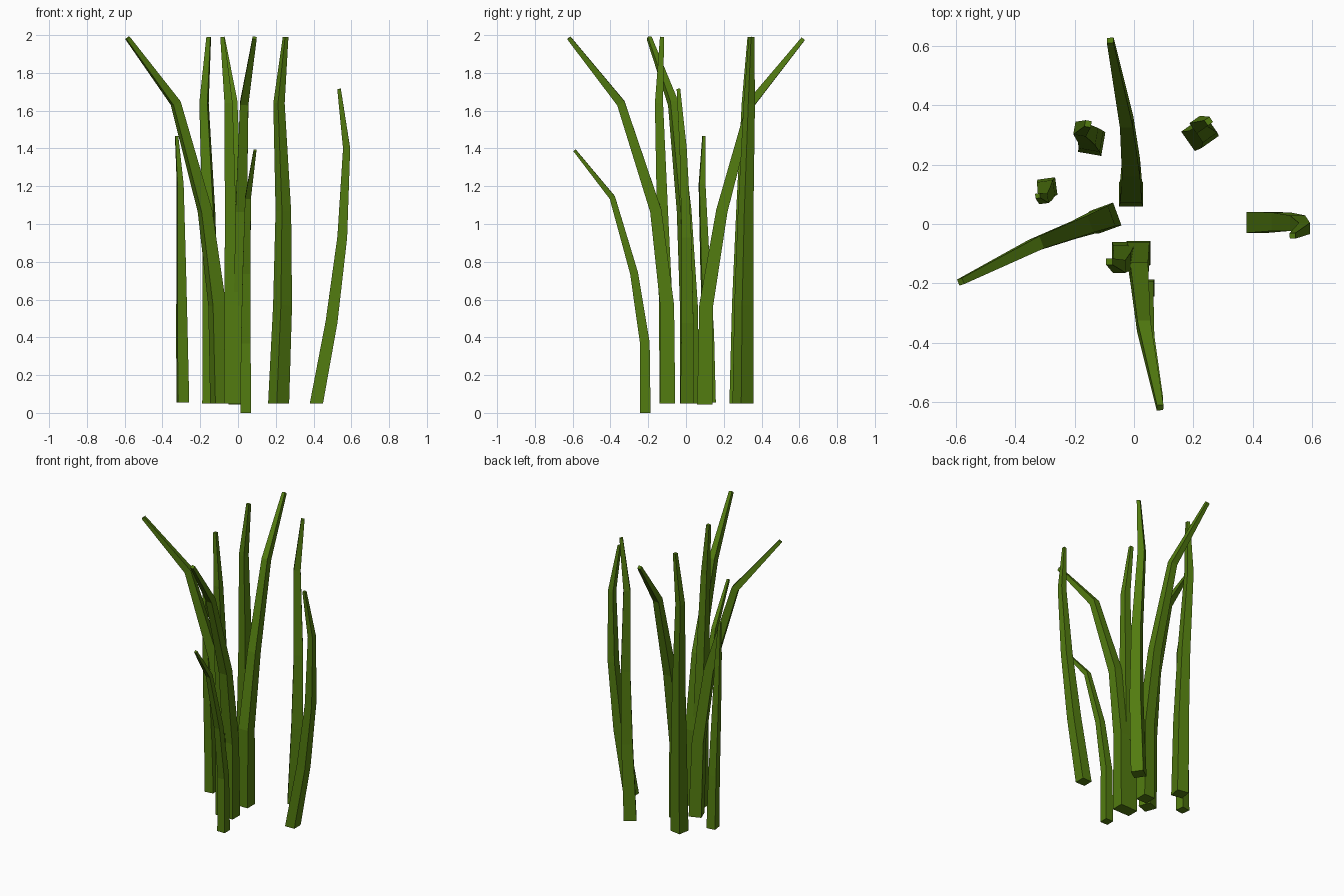
import bpy, bmesh, math
from mathutils import Vector, Matrix

green = bpy.data.materials.new("grass_green")
green.diffuse_color = (0.085, 0.2, 0.005, 1)

TAPER = (1.0, 0.9, 0.74, 0.54, 0.27)


def blade(name, width, angle, path):
    """Square stalk tapering along a five point path."""
    pts = [Vector(p) for p in path]
    up = Vector((0, 0, 1))
    turn = Matrix.Rotation(math.radians(angle), 3, 'Z')
    bm = bmesh.new()
    rings = []
    for i, p in enumerate(pts):
        # each ring faces halfway between its two segments; the foot is level
        if i == 0:
            d = up
        elif i == len(pts) - 1:
            d = pts[i] - pts[i - 1]
        else:
            d = (pts[i] - pts[i - 1]).normalized() + (pts[i + 1] - pts[i]).normalized()
        tilt = up.rotation_difference(d.normalized())
        h = width * TAPER[i] / 2
        rings.append([bm.verts.new(p + tilt @ (turn @ Vector((sx * h, sy * h, 0))))
                      for sx, sy in ((-1, -1), (1, -1), (1, 1), (-1, 1))])
    for a, b in zip(rings, rings[1:]):
        for k in range(4):
            n = (k + 1) % 4
            bm.faces.new((a[k], a[n], b[n], b[k]))
    bm.faces.new(rings[0][::-1])
    bm.faces.new(rings[-1])
    mesh = bpy.data.meshes.new(name)
    bm.to_mesh(mesh)
    bm.free()
    mesh.materials.append(green)
    bpy.context.collection.objects.link(bpy.data.objects.new(name, mesh))


# Tall blades that bend outwards
blade("back_blade", 0.082, 0, [(-0.01, 0.10, 0.045), (-0.01, 0.107, 0.57),
      (-0.01, 0.19, 1.07), (-0.025, 0.345, 1.64), (-0.08, 0.62, 1.98)])
blade("left_blade", 0.082, 20, [(-0.095, 0.02, 0.05), (-0.11, 0.015, 0.57),
      (-0.175, -0.01, 1.07), (-0.33, -0.068, 1.64), (-0.585, -0.195, 1.985)])
blade("front_blade", 0.082, 0, [(0.015, -0.098, 0.05), (0.015, -0.1, 0.57),
      (0.017, -0.16, 1.07), (0.033, -0.345, 1.64), (0.088, -0.62, 1.985)])

# Tall upright blades
blade("right_back_blade", 0.08, 35, [(0.215, 0.302, 0.05), (0.236, 0.306, 0.57),
      (0.24, 0.316, 1.07), (0.217, 0.335, 1.64), (0.252, 0.347, 1.99)])
blade("left_back_blade", 0.08, -10, [(-0.143, 0.276, 0.05), (-0.145, 0.285, 0.57),
      (-0.155, 0.30, 1.07), (-0.18, 0.32, 1.64), (-0.155, 0.338, 1.99)])
blade("centre_blade", 0.08, 0, [(-0.035, -0.1, 0.05), (-0.035, -0.107, 0.57),
      (-0.04, -0.125, 1.07), (-0.05, -0.143, 1.64), (-0.083, -0.127, 1.99)])

# Shorter outer blades
blade("right_blade", 0.07, 0, [(0.415, 0.005, 0.05), (0.495, 0.008, 0.48),
      (0.552, 0.003, 0.93), (0.575, -0.015, 1.4), (0.535, -0.04, 1.715)])
blade("short_left_blade", 0.06, 8, [(-0.292, 0.124, 0.055), (-0.297, 0.118, 0.42),
      (-0.301, 0.1, 0.8), (-0.306, 0.085, 1.21), (-0.325, 0.095, 1.465)])
blade("short_front_blade", 0.057, 0, [(0.041, -0.216, 0), (0.041, -0.218, 0.37),
      (0.045, -0.275, 0.74), (0.053, -0.39, 1.14), (0.09, -0.59, 1.39)])
